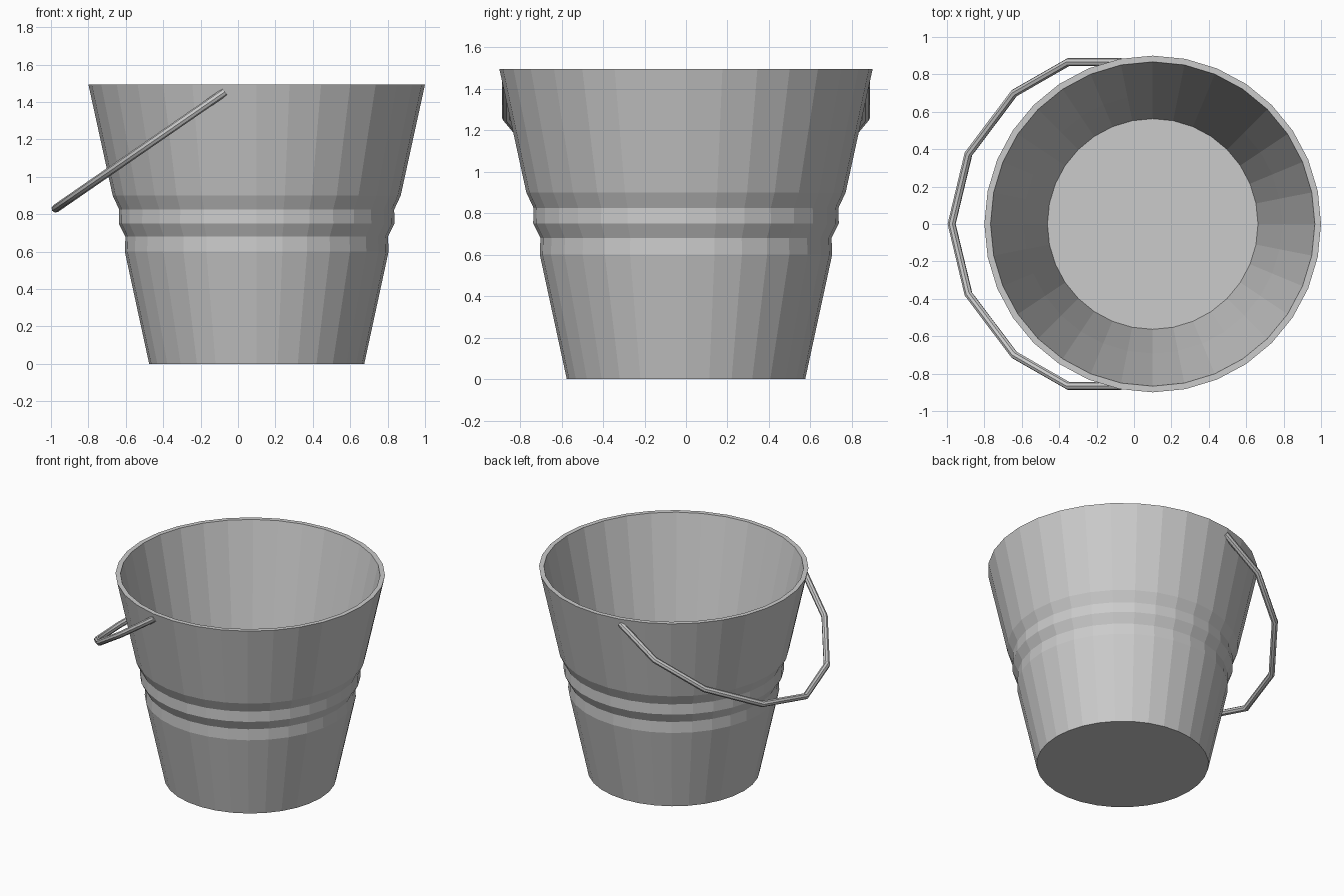
import bpy, bmesh, math

cube = bpy.data.objects.get("Cube")
if cube:
    bpy.data.objects.remove(cube)

steel = bpy.data.materials.new("galvanised_grey")
steel.use_nodes = True
colour = (0.6, 0.6, 0.6, 1)
steel.diffuse_color = colour
steel.node_tree.nodes["Principled BSDF"].inputs["Base Color"].default_value = colour


def lathe(name, profile, sides, centre_x):
    """Revolve a closed (radius, height) profile about a vertical axis."""
    bm = bmesh.new()
    rings = []
    for r, z in profile:
        rings.append([bm.verts.new((r * math.cos(a), r * math.sin(a), z))
                      for a in (math.tau * i / sides for i in range(sides))])
    for low, high in zip(rings, rings[1:]):
        for i in range(sides):
            j = (i + 1) % sides
            bm.faces.new((low[i], low[j], high[j], high[i]))
    # Flat discs close the underside and the inner floor
    bm.faces.new(rings[0][::-1])
    bm.faces.new(rings[-1])
    bmesh.ops.recalc_face_normals(bm, faces=bm.faces)
    mesh = bpy.data.meshes.new(name)
    bm.to_mesh(mesh)
    bm.free()
    obj = bpy.data.objects.new(name, mesh)
    obj.location.x = centre_x
    bpy.context.collection.objects.link(obj)
    mesh.materials.append(steel)
    return obj


# Bucket: tapered outer wall with two stepped bands, rim, inner wall, floor
outer = [(0.575, 0), (0.705, 0.6), (0.702, 0.68), (0.737, 0.75),
         (0.735, 0.825), (0.77, 0.9), (0.9, 1.495)]
inner = [(0.867, 1.495), (0.692, 0.68), (0.563, 0.012)]
lathe("bucket", outer + inner, 32, 0.1)

# Handle: faceted bail of round wire, hanging in a tilted plane
half = [(-0.07, 0.866), (-0.35, 0.866), (-0.64, 0.7), (-0.885, 0.375)]
path = half + [(-0.975, 0)] + [(x, -y) for x, y in reversed(half)]
curve = bpy.data.curves.new("handle", "CURVE")
curve.dimensions = "3D"
curve.bevel_depth = 0.022
curve.bevel_resolution = 2
curve.use_fill_caps = True
spline = curve.splines.new("POLY")
spline.points.add(len(path) - 1)
for point, (x, y) in zip(spline.points, path):
    point.co = (x, y, 1.455 + 0.69 * (x + 0.07), 1)
curve.materials.append(steel)
handle = bpy.data.objects.new("handle", curve)
bpy.context.collection.objects.link(handle)

# Turn the wire into a mesh and smooth its round section
bpy.ops.object.select_all(action="DESELECT")
handle.select_set(True)
bpy.context.view_layer.objects.active = handle
bpy.ops.object.convert(target="MESH")
bpy.ops.object.shade_smooth_by_angle(angle=math.radians(40))
